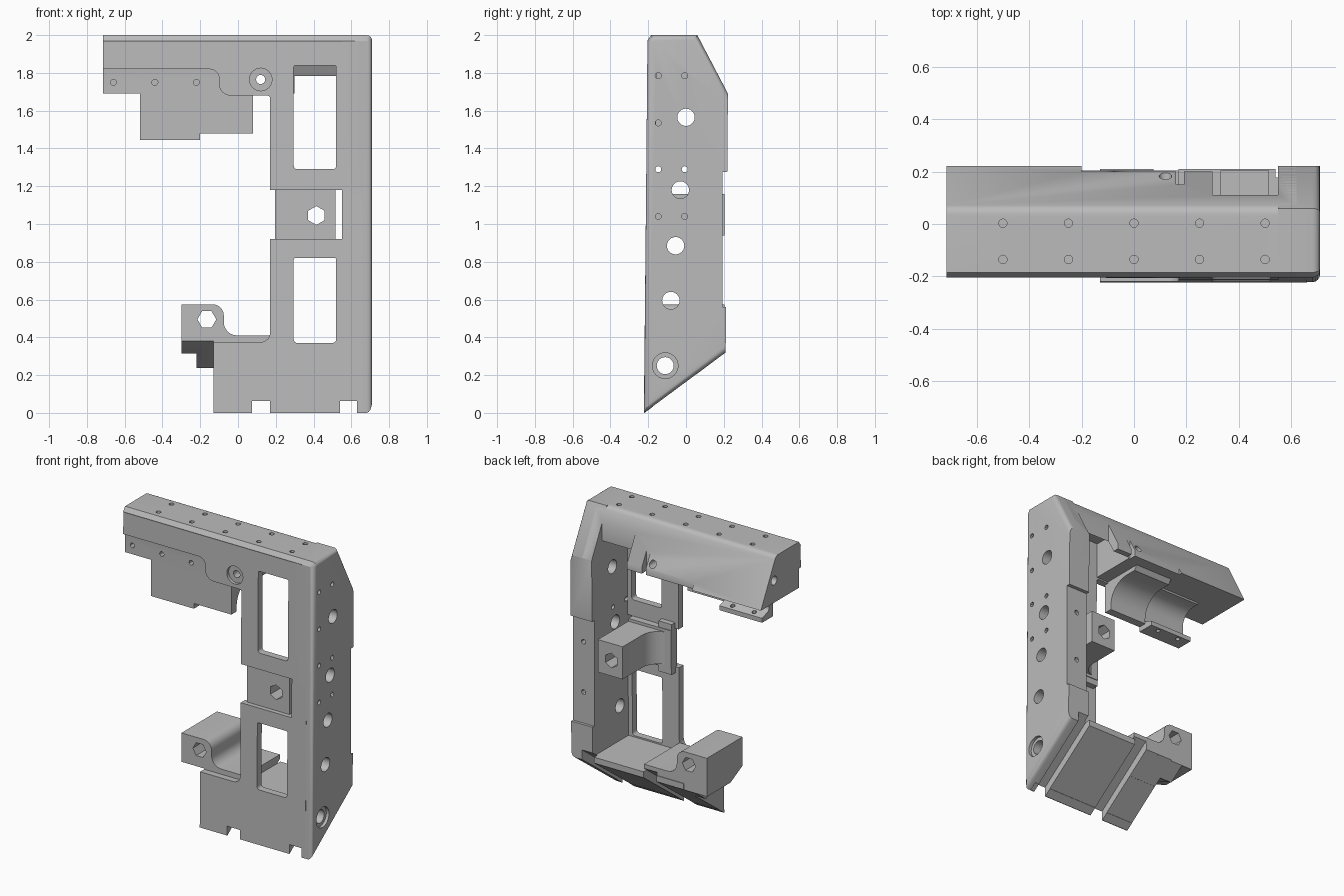
import bpy, bmesh, math
from mathutils import Vector

cube = bpy.data.objects.get("Cube")
if cube:
    bpy.data.objects.remove(cube, do_unlink=True)

grey = bpy.data.materials.new("plain_grey")
grey.use_nodes = True
grey.diffuse_color = (0.5, 0.5, 0.5, 1)
grey.node_tree.nodes["Principled BSDF"].inputs["Base Color"].default_value = (0.5, 0.5, 0.5, 1)

# Maps a 2D profile point and a depth to 3D, for each extrusion axis
PLACE = {"x": lambda u, v, d: (d, u, v),
         "y": lambda u, v, d: (u, d, v),
         "z": lambda u, v, d: (u, v, d)}


def rounded(points, steps=6):
    """Replace corners given as (u, v, radius) with arcs."""
    out = []
    for i, p in enumerate(points):
        c = Vector(p[:2])
        if len(p) == 2:
            out.append(c)
            continue
        a = (Vector(points[i - 1][:2]) - c).normalized()
        b = (Vector(points[(i + 1) % len(points)][:2]) - c).normalized()
        half = a.angle(b) / 2
        centre = c + (a + b).normalized() * p[2] / math.sin(half)
        start = (c + a * p[2] / math.tan(half) - centre).normalized()
        end = (c + b * p[2] / math.tan(half) - centre).normalized()
        for k in range(steps + 1):
            out.append(centre + start.slerp(end, k / steps) * p[2])
    return out


def prism(name, axis, points, lo, hi):
    """Extrude a profile along an axis."""
    bm = bmesh.new()
    pts = rounded(points)
    f = bm.faces.new([bm.verts.new(PLACE[axis](p[0], p[1], lo)) for p in pts])
    ext = bmesh.ops.extrude_face_region(bm, geom=[f])
    move = Vector(PLACE[axis](0, 0, hi - lo))
    bmesh.ops.translate(bm, vec=move, verts=[v for v in ext["geom"] if isinstance(v, bmesh.types.BMVert)])
    # The extrusion may drop the starting cap; close it if so
    bmesh.ops.holes_fill(bm, edges=[e for e in bm.edges if e.is_boundary])
    bmesh.ops.recalc_face_normals(bm, faces=bm.faces)
    me = bpy.data.meshes.new(name)
    bm.to_mesh(me)
    bm.free()
    me.materials.append(grey)
    ob = bpy.data.objects.new(name, me)
    bpy.context.collection.objects.link(ob)
    return ob


def box(x0, x1, y0, y1, z0, z1):
    return prism("cutter", "y", [(x0, z0), (x1, z0), (x1, z1), (x0, z1)], y0, y1)


def hole(axis, u, v, r, lo, hi, sides=24, turn=0):
    ring = [(u + r * math.cos(math.tau * k / sides + turn),
             v + r * math.sin(math.tau * k / sides + turn)) for k in range(sides)]
    return prism("cutter", axis, ring, lo, hi)


def cut(ob, *cutters):
    for c in cutters:
        bpy.context.view_layer.objects.active = ob
        m = ob.modifiers.new("cut", "BOOLEAN")
        m.operation, m.solver, m.object = "DIFFERENCE", "EXACT", c
        bpy.ops.object.modifier_apply(modifier=m.name)
        bpy.data.objects.remove(c, do_unlink=True)


def slope(x0, x1, lift=0.0):
    """Wedge that trims everything under the slanted base."""
    return prism("cutter", "x", [(-0.3, -0.06 + lift), (0.3, 0.387 + lift), (0.3, -0.3), (-0.3, -0.3)], x0, x1)


def left_channel():
    return slope(0.075, 0.17, 0.065)


def wall_channel():
    return slope(0.54, 0.63, 0.065)


def window(z0, z1):
    r = 0.02
    return prism("cutter", "y", [(0.295, z0, r), (0.52, z0, r), (0.52, z1, r / 2), (0.295, z1, r / 2)], -0.4, 0)


def base_bore():
    return hole("x", -0.11, 0.25, 0.045, -0.5, 0.9)


# Front frame plate, leaning slightly
frame = prism("front_frame", "y", [
    (-0.715, 1.97), (0.66, 1.97), (0.66, 0), (-0.13, 0), (-0.13, 0.375), (0.17, 0.375, 0.05),
    (0.17, 1.68, 0.015), (-0.1, 1.68, 0.06), (-0.1, 1.82, 0.05), (-0.715, 1.82)], -0.213, -0.165)
for v in frame.data.vertices:
    v.co.y += 0.01 * (v.co.z - 1)
cut(frame, window(1.29, 1.84), window(0.37, 0.82), box(0.1, 0.55, -0.4, 0, 0.92, 1.18),
    hole("y", 0.12, 1.765, 0.06, -0.4, -0.185), hole("y", 0.12, 1.765, 0.024, -0.4, 0.3),
    slope(-0.3, 0.8), left_channel(), wall_channel())

# Side wall with rounded outer edges
wall = prism("side_wall", "x", [
    (-0.222, 0), (0.21, 0.32), (0.222, 1.69), (0.06, 2), (-0.185, 2), (-0.204, 1.97)], 0.55, 0.71)
bm = bmesh.new()
bm.from_mesh(wall.data)
rim = [e for e in bm.edges if all(v.co.x > 0.7 for v in e.verts)
       and sum(v.co.y for v in e.verts) / 2 < 0.18]
bmesh.ops.bevel(bm, geom=rim, offset=0.03, segments=4, profile=0.5, affect="EDGES")
bm.to_mesh(wall.data)
bm.free()
cut(wall, box(0.5, 0.8, 0.194, 0.4, 0.56, 1.275), base_bore(), wall_channel(),
    hole("x", -0.11, 0.25, 0.068, 0.69, 0.9))
for y, z in [(0, 1.565), (-0.03, 1.18), (-0.055, 0.885), (-0.08, 0.595)]:
    cut(wall, hole("x", y, z, 0.046, 0.4, 0.9))
for z in (1.785, 1.535, 1.29, 1.04):
    for y in (-0.147, -0.007):
        if z != 1.535 or y < -0.1:
            cut(wall, hole("x", y, z, 0.016, 0.4 if z == 1.29 else 0.62, 0.9, 12))
for z in (0.77, 1.11):
    cut(wall, hole("y", 0.63, z, 0.016, 0.14, 0.4, 12))

# Top beam, hollow near the wall and notched along its back edge
beam = prism("top_beam", "x", [
    (-0.185, 1.69), (-0.187, 1.9), (-0.205, 1.97), (-0.185, 2), (0.06, 2, 0.04), (0.222, 1.69)], -0.715, 0.62)
cut(beam, prism("cutter", "x", [(-0.165, 1.6), (-0.165, 1.93), (0.03, 1.93), (0.16, 1.69), (0.16, 1.6)], 0.17, 0.55),
    box(0.17, 0.55, -0.4, -0.1, 1.6, 1.93),
    box(0.3, 0.55, 0.11, 0.4, 1.6, 1.95), box(0.16, 0.19, 0.15, 0.4, 1.6, 1.95),
    box(-0.2, 0.55, 0.2, 0.4, 1.6, 1.95), hole("y", 0.12, 1.765, 0.024, -0.4, 0.4),
    hole("x", 0.08, 1.84, 0.03, -0.9, -0.6))
for x in (-0.5, -0.25, 0, 0.25, 0.5):
    for y in (-0.135, 0.003):
        cut(beam, hole("z", x, y, 0.016, 1.95, 2.1, 12))
for x in (-0.66, -0.44, -0.22):
    cut(beam, hole("y", x, 1.75, 0.016, -0.3, -0.12, 12))

# Hanging cradle under the beam: a thick half and a thinner half with a lip
cradle = prism("cradle_inner", "x", [
    (-0.185, 1.7), (-0.185, 1.48), (-0.13, 1.48), (-0.13, 1.66, 0.15), (0.1, 1.66), (0.13, 1.7)], -0.2, 0.08)
lip = prism("cradle_lip", "x", [
    (-0.185, 1.7), (-0.185, 1.445), (-0.07, 1.445), (-0.07, 1.475), (-0.145, 1.5, 0.03),
    (-0.145, 1.68, 0.1), (0, 1.68), (0.01, 1.7)], -0.52, -0.2)
cut(lip, *[hole("z", x, -0.1, 0.015, 1.4, 1.5, 12) for x in (-0.44, -0.28)])

# Middle mount: recessed plate flowing into a block with a hexagonal socket
plate = prism("mount_plate", "z", [
    (0.195, -0.185), (0.515, -0.185), (0.515, -0.12), (0.195, -0.12)], 0.921, 1.179)
strap = prism("mount_strap", "z", [
    (0.195, -0.168), (0.295, -0.168), (0.295, -0.125), (0.195, -0.125)], 0.88, 1.22)
block = prism("mount_block", "z", [
    (0.2, -0.15), (0.515, -0.15), (0.515, 0.205), (0.33, 0.205), (0.33, -0.125, 0.12), (0.2, -0.125)], 0.94, 1.16)
for ob in (plate, block):
    cut(ob, hole("y", 0.415, 1.045, 0.05, -0.4, 0.4, 6, math.pi / 6))

# Slanted sole
sole = prism("base_sole", "x", [(-0.222, 0), (0.21, 0.32), (0.21, 0.36), (-0.19, 0.36)], -0.13, 0.6)
cut(sole, base_bore(), left_channel(), wall_channel())

# Lower mount: curved block with a hexagonal socket
foot = prism("lower_mount", "y", [
    (-0.3, 0.2), (-0.3, 0.575), (-0.075, 0.575, 0.06), (-0.075, 0.41, 0.07), (0.17, 0.41), (0.17, 0.2)], -0.175, 0.205)
cut(foot, slope(-0.5, 0.4),
    prism("cutter", "x", [(-0.3, 0.38), (-0.175, 0.38), (0.1, 0.24), (0.1, 0.1), (-0.3, 0.1)], -0.5, -0.13),
    box(-0.5, -0.22, -0.4, 0.4, 0, 0.315), left_channel(), base_bore(),
    hole("y", -0.165, 0.495, 0.05, -0.4, 0.4, 6))

# Smooth the rounded areas, keeping edges sharp
bpy.ops.object.select_all(action="DESELECT")
for ob in (frame, wall, beam, cradle, lip, plate, strap, block, sole, foot):
    ob.select_set(True)
bpy.context.view_layer.objects.active = frame
bpy.ops.object.shade_smooth_by_angle(angle=math.radians(30))
